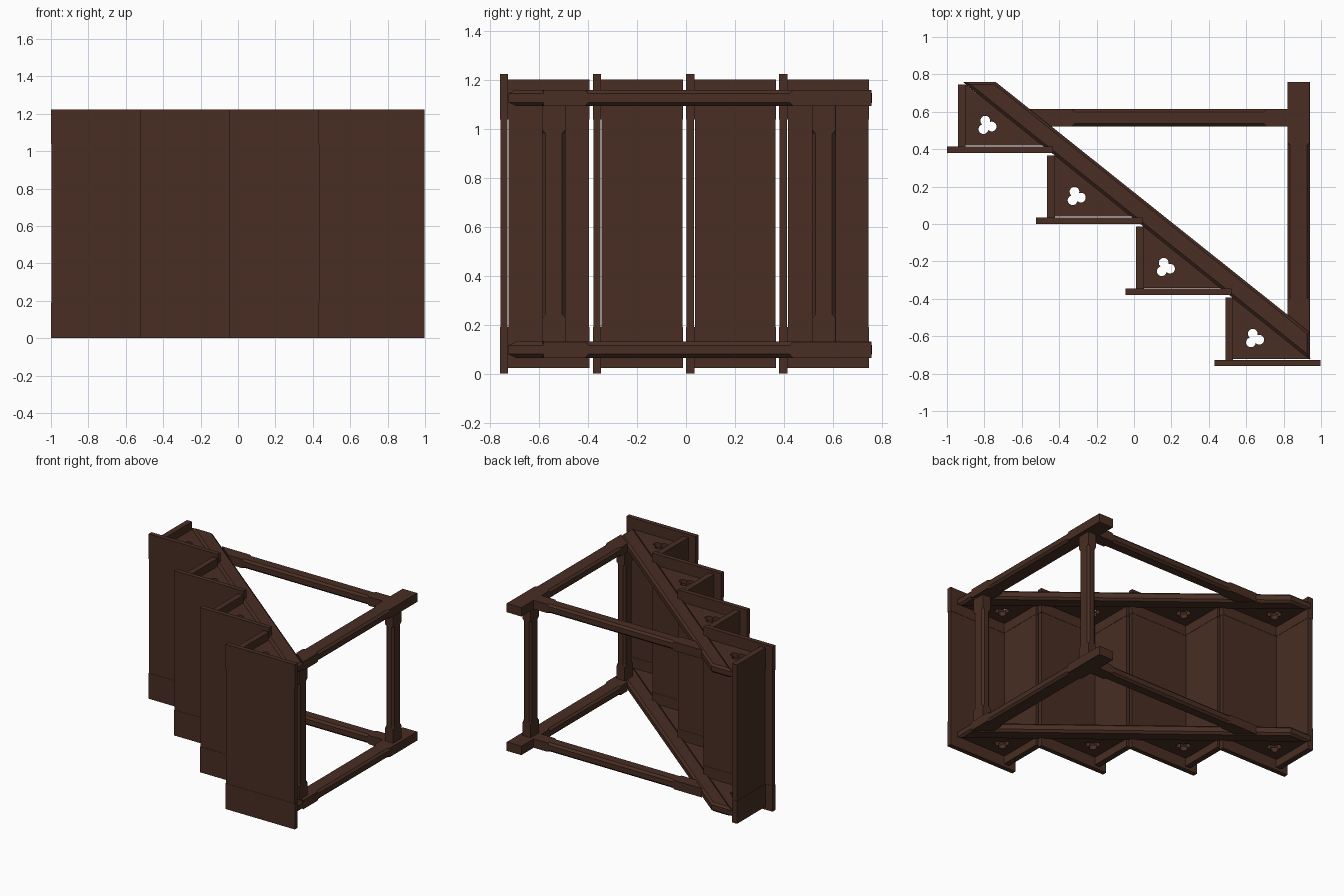
import bpy, bmesh, math
from mathutils import Vector

if "Cube" in bpy.data.objects:
    bpy.data.objects.remove(bpy.data.objects["Cube"])

wood = bpy.data.materials.new("dark_brown_wood")
wood.diffuse_color = (0.065, 0.027, 0.017, 1)
wood.use_nodes = True
wood.node_tree.nodes["Principled BSDF"].inputs["Base Color"].default_value = wood.diffuse_color
H = 1.222                      # overall height (stair width)
SIDES = {"lower": 0.097, "upper": H - 0.097}
TH = 0.066                     # frame timber thickness
CH = 0.015                     # chamfer size
SLOPE = -1.34 / 1.68


def add(name, bm):
    bmesh.ops.recalc_face_normals(bm, faces=bm.faces)
    me = bpy.data.meshes.new(name)
    bm.to_mesh(me)
    bm.free()
    me.materials.append(wood)
    ob = bpy.data.objects.new(name, me)
    bpy.context.collection.objects.link(ob)
    return ob


def box(bm, lo, hi):
    vs = bmesh.ops.create_cube(bm, size=1)["verts"]
    for v in vs:
        v.co = Vector([lo[i] + (v.co[i] + 0.5) * (hi[i] - lo[i]) for i in range(3)])


def board(name, x0, x1, y0, y1, z0, z1):
    """Plank with slightly proud end bands."""
    bm = bmesh.new()
    e, a, b = 0.002, 0.19, H - 0.185
    box(bm, (x0, y0, z0), (x1, y1, a))
    box(bm, (x0 + e, y0 + e, a), (x1 - e, y1 - e, b))
    box(bm, (x0, y0, b), (x1, y1, z1))
    add(name, bm)


def beam(name, p0, p1, side, w, t, stop, skew=0.0):
    """Timber with stopped chamfers; skew slants the first end along side."""
    p0, p1, side = Vector(p0), Vector(p1), Vector(side)
    d = p1 - p0
    L = d.length
    d.normalize()
    up = d.cross(side)
    bm = bmesh.new()
    rings = []
    s0, s1 = stop
    for s, c in ((0, 0), (s0, 0), (s0 + CH, CH), (s1 - CH, CH), (s1, 0), (L, 0)):
        c = max(c, 0.0004)
        a, b = w / 2, t / 2
        pts = [(a, b - c), (a - c, b), (c - a, b), (-a, b - c),
               (-a, c - b), (c - a, -b), (a - c, -b), (a, c - b)]
        rings.append([bm.verts.new(p0 + d * (s + (skew * u if s == 0 else 0)) + side * u + up * v)
                      for u, v in pts])
    for r, q in zip(rings, rings[1:]):
        for i in range(8):
            bm.faces.new((r[i], r[(i + 1) % 8], q[(i + 1) % 8], q[i]))
    bm.faces.new(rings[0])
    bm.faces.new(rings[-1])
    add(name, bm)


def trefoil(cx, cy, d=0.027, rho=0.026, n=48):
    """Outline of three overlapping round lobes."""
    out = []
    for i in range(n):
        a = 2 * math.pi * i / n
        k = (a + math.pi / 3) % (2 * math.pi / 3) - math.pi / 3
        r = d * math.cos(k) + math.sqrt(rho ** 2 - (d * math.sin(k)) ** 2)
        out.append((cx + r * math.cos(a - 0.22), cy + r * math.sin(a - 0.22)))
    return out


def pierced_plate(name, outlines, z, t):
    cu = bpy.data.curves.new(name, 'CURVE')
    cu.dimensions, cu.fill_mode, cu.extrude = '2D', 'BOTH', t / 2
    for pts in outlines:
        sp = cu.splines.new('POLY')
        sp.points.add(len(pts) - 1)
        for p, (x, y) in zip(sp.points, pts):
            p.co = (x, y, 0, 1)
        sp.use_cyclic_u = True
    tmp = bpy.data.objects.new(name + "_tmp", cu)
    bpy.context.collection.objects.link(tmp)
    dg = bpy.context.evaluated_depsgraph_get()
    me = bpy.data.meshes.new_from_object(tmp.evaluated_get(dg))
    bpy.data.objects.remove(tmp)
    bm = bmesh.new()
    bm.from_mesh(me)
    bpy.data.meshes.remove(me)
    bmesh.ops.remove_doubles(bm, verts=bm.verts, dist=1e-5)
    bmesh.ops.translate(bm, verts=bm.verts, vec=(0, 0, z))
    add(name, bm)


# Steps: tread, riser and pierced brackets
for k in range(4):
    dx, dy = 0.4767 * k, -0.38 * k
    board(f"tread_{k + 1}", -1 + dx, -0.432 + dx, 0.38 + dy, 0.414 + dy, 0, H)
    board(f"riser_{k + 1}", -0.942 + dx, -0.9 + dx, 0.414 + dy, 0.747 + dy, 0.022, H - 0.022)
    for s, z in SIDES.items():
        tri = [(-0.9 + dx, 0.419 + dy), (-0.485 + dx, 0.419 + dy), (-0.9 + dx, 0.747 + dy)]
        pierced_plate(f"{s}_bracket_{k + 1}", [tri, trefoil(-0.787 + dx, 0.527 + dy)], z, 0.034)

for s, z in SIDES.items():
    # Sloping stringer with chamfered edges
    bm = bmesh.new()
    f = bm.faces.new([bm.verts.new((x, y, z - TH / 2)) for x, y in
                      ((-0.915, 0.76), (0.94, -0.725), (0.94, -0.58), (-0.74, 0.76))])
    ex = bmesh.ops.extrude_face_region(bm, geom=[f])
    bmesh.ops.translate(bm, vec=(0, 0, TH),
                        verts=[g for g in ex["geom"] if isinstance(g, bmesh.types.BMVert)])
    bmesh.ops.recalc_face_normals(bm, faces=bm.faces)
    edges = [e for e in bm.edges if abs(e.verts[0].co.z - e.verts[1].co.z) < 1e-4]
    bmesh.ops.bevel(bm, geom=edges, offset=CH, segments=1, affect='EDGES', profile=0.5)
    add(f"{s}_stringer", bm)
    # Back post, butted against the stringer
    beam(f"{s}_post", (0.88, -0.533, z), (0.88, 0.758, z), (1, 0, 0), 0.12, TH,
         (0.12, 0.97), SLOPE)
    # Top brace between stringer and post
    beam(f"{s}_brace", (-0.502, 0.568, z), (0.821, 0.568, z), (0, 1, 0), 0.092, TH,
         (0.17, 1.21), 1 / SLOPE)

# Cross rails joining the two sides
z0, z1 = SIDES["lower"] + 0.02, SIDES["upper"] - 0.02
for name, y in (("front_cross_rail", -0.54), ("rear_cross_rail", 0.563)):
    beam(name, (0.88, y, z0), (0.88, y, z1), (0, 1, 0), 0.097, TH,
         (0.11, z1 - z0 - 0.11))
